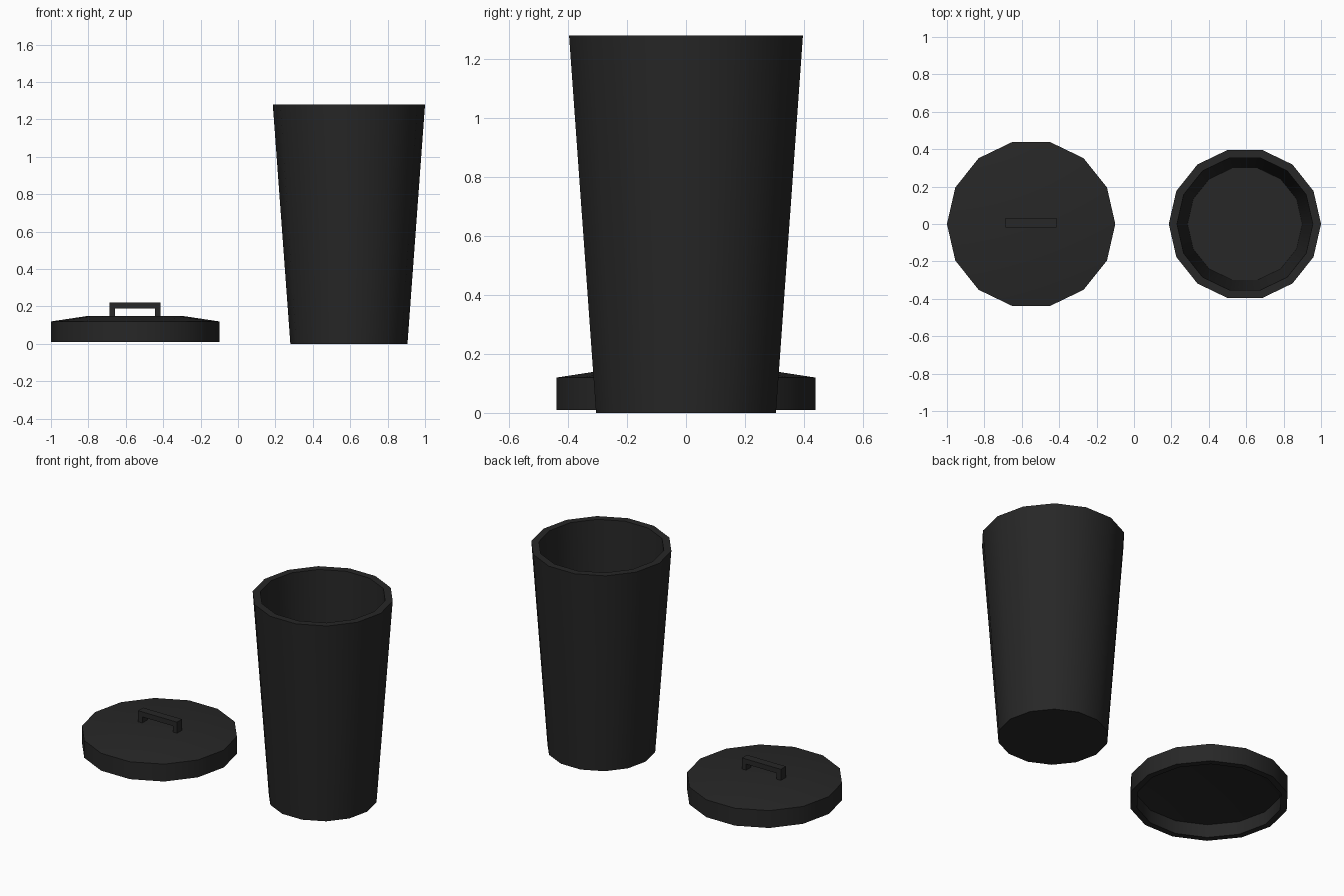
import bpy, bmesh
from math import cos, sin, tau, radians

if "Cube" in bpy.data.objects:
    bpy.data.objects.remove(bpy.data.objects["Cube"])

SIDES = 14
black = bpy.data.materials.new("black_plastic")
black.diffuse_color = (0.02, 0.02, 0.02, 1)
black.use_nodes = True
black.node_tree.nodes["Principled BSDF"].inputs["Base Color"].default_value = black.diffuse_color


def finish(name, bm):
    bmesh.ops.recalc_face_normals(bm, faces=bm.faces)
    mesh = bpy.data.meshes.new(name)
    bm.to_mesh(mesh)
    bm.free()
    mesh.materials.append(black)
    obj = bpy.data.objects.new(name, mesh)
    bpy.context.collection.objects.link(obj)
    bpy.ops.object.select_all(action='DESELECT')
    obj.select_set(True)
    bpy.context.view_layer.objects.active = obj
    bpy.ops.object.shade_smooth_by_angle(angle=radians(30))
    return obj


def lathe(name, profile, x):
    """Revolve (radius, z) points around a vertical axis, capping both ends."""
    bm = bmesh.new()
    rings = [[bm.verts.new((x + r * cos(tau * i / SIDES), r * sin(tau * i / SIDES), z))
              for i in range(SIDES)] for r, z in profile]
    for a, b in zip(rings, rings[1:]):
        for i in range(SIDES):
            j = (i + 1) % SIDES
            bm.faces.new((a[i], a[j], b[j], b[i]))
    bm.faces.new(rings[0])
    bm.faces.new(rings[-1])
    return finish(name, bm)


# Tapered open bin: outside wall, flat rim, inside wall, floor
lathe("bin_body", [(0.313, 0), (0.407, 1.28), (0.363, 1.28), (0.307, 0.03)], 0.593)

# Lid: shallow cone top, skirt, hollow underside
lathe("lid", [(0.25, 0.15), (0.45, 0.12), (0.45, 0.01),
              (0.412, 0.01), (0.412, 0.092), (0.23, 0.12)], -0.55)

# Handle: extruded staple-shaped profile
outline = [(-0.136, 0.14), (-0.136, 0.22), (0.136, 0.22), (0.136, 0.14),
           (0.107, 0.14), (0.107, 0.188), (-0.107, 0.188), (-0.107, 0.14)]
bm = bmesh.new()
face = bm.faces.new([bm.verts.new((x - 0.55, -0.019, z)) for x, z in outline])
ext = bmesh.ops.extrude_face_region(bm, geom=[face], use_keep_orig=True)
new_verts = [v for v in ext["geom"] if isinstance(v, bmesh.types.BMVert)]
bmesh.ops.translate(bm, verts=new_verts, vec=(0, 0.05, 0))
finish("lid_handle", bm)
